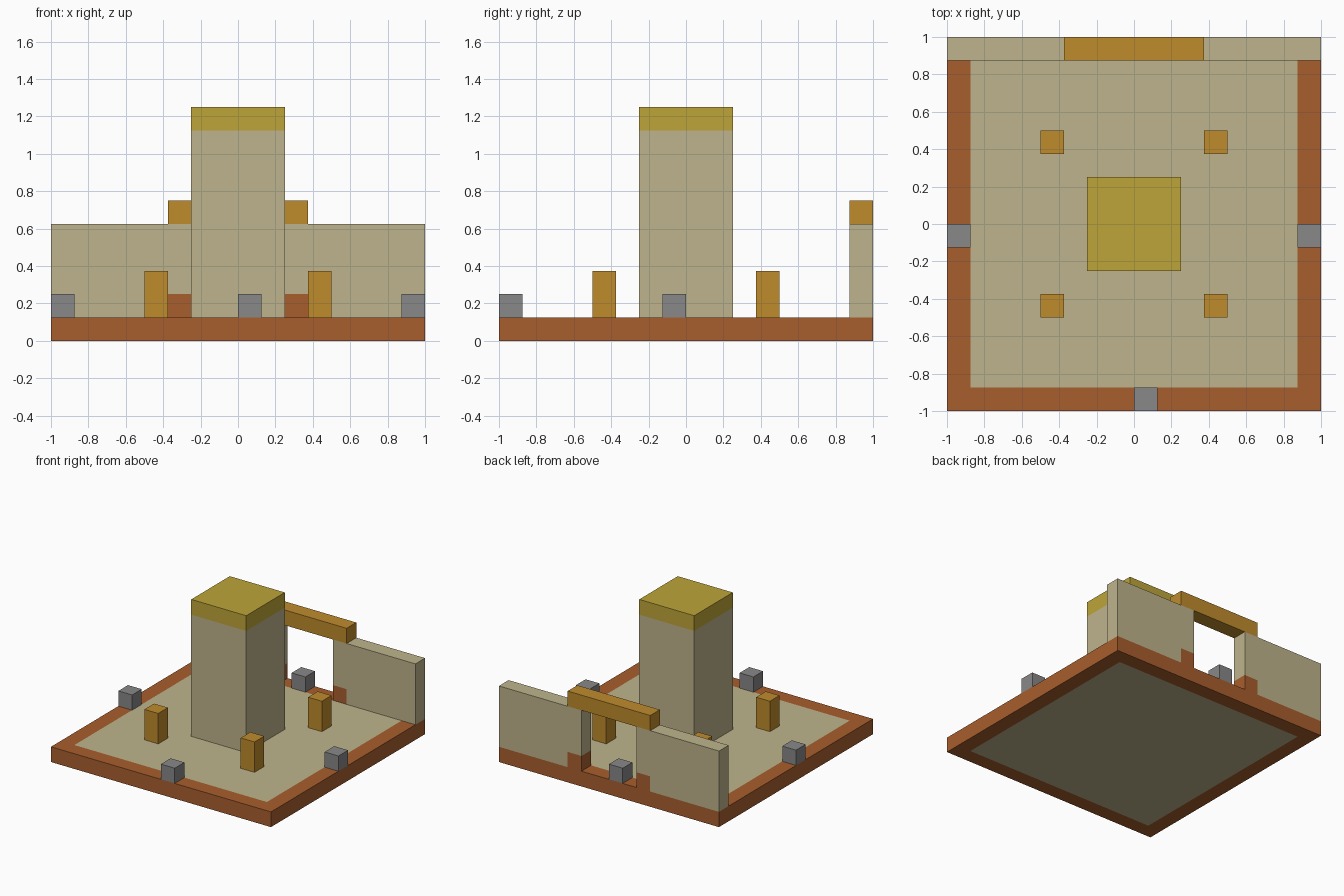
import bpy
import bmesh
from mathutils import Vector

cube = bpy.data.objects.get("Cube")
if cube:
    bpy.data.objects.remove(cube, do_unlink=True)

U = 0.125  # one block; all positions below are counted in blocks


def linear(c):
    c /= 255
    return c / 12.92 if c <= 0.04045 else ((c + 0.055) / 1.055) ** 2.4


def material(name, *rgb):
    m = bpy.data.materials.new(name)
    m.use_nodes = True
    colour = [linear(c) for c in rgb] + [1.0]
    m.diffuse_color = colour
    bsdf = m.node_tree.nodes["Principled BSDF"]
    bsdf.inputs["Base Color"].default_value = colour
    bsdf.inputs["Roughness"].default_value = 0.9
    return m


sand = material("sand", 190, 180, 140)
clay = material("clay", 168, 94, 45)
amber = material("amber", 191, 139, 44)
gold = material("gold", 190, 165, 57)
stone = material("stone", 136, 136, 136)


def box(name, lo, hi, mats, cuts=(), rule=None):
    """Box from lo to hi, cut at (axis, position); rule picks a face's material."""
    lo, hi = Vector(lo), Vector(hi)
    bm = bmesh.new()
    bmesh.ops.create_cube(bm, size=1)
    for v in bm.verts:
        v.co = [(l + h) / 2 + c * (h - l) for l, h, c in zip(lo, hi, v.co)]
    for axis, pos in cuts:
        normal = Vector((0, 0, 0))
        normal[axis] = 1
        bmesh.ops.bisect_plane(bm, geom=bm.verts[:] + bm.edges[:] + bm.faces[:],
                               plane_co=normal * pos, plane_no=normal)
    if rule:
        for f in bm.faces:
            f.material_index = int(rule(f.calc_center_median()))
    bmesh.ops.scale(bm, vec=(U, U, U), verts=bm.verts)
    mesh = bpy.data.meshes.new(name)
    bm.to_mesh(mesh)
    bm.free()
    for m in mats:
        mesh.materials.append(m)
    ob = bpy.data.objects.new(name, mesh)
    bpy.context.collection.objects.link(ob)
    return ob


# Floor slab with a clay rim around the sand middle
box("floor", (-8, -8, 0), (8, 8, 1), (sand, clay),
    [(a, s) for a in (0, 1) for s in (-7, 7)],
    lambda c: max(abs(c.x), abs(c.y)) > 7)

# Central tower with a gold top course
box("tower", (-2, -2, 1), (2, 2, 10), (sand, gold), [(2, 9)], lambda c: c.z > 9)

# Back wall halves with a clay block at the foot of the gateway
for side, lo, hi, cut in (("right", -8, -2, -3), ("left", 2, 8, 3)):
    box("back_wall_" + side, (lo, 7, 1), (hi, 8, 5), (sand, clay),
        [(0, cut), (2, 2)], lambda c: abs(c.x) < 3 and c.z < 2)

# Beam across the gateway
box("gate_beam", (-3, 7, 5), (3, 8, 6), (amber,))

# Four posts around the tower
for sx, x in (("right", -4), ("left", 3)):
    for sy, y in (("front", -4), ("back", 3)):
        box(f"post_{sy}_{sx}", (x, y, 1), (x + 1, y + 1, 3), (amber,))

# Stone blocks at the middle of each edge
for side, x, y in (("front", 0, -8), ("back", -1, 7), ("right", -8, -1), ("left", 7, -1)):
    box("stone_" + side, (x, y, 1), (x + 1, y + 1, 2), (stone,))
